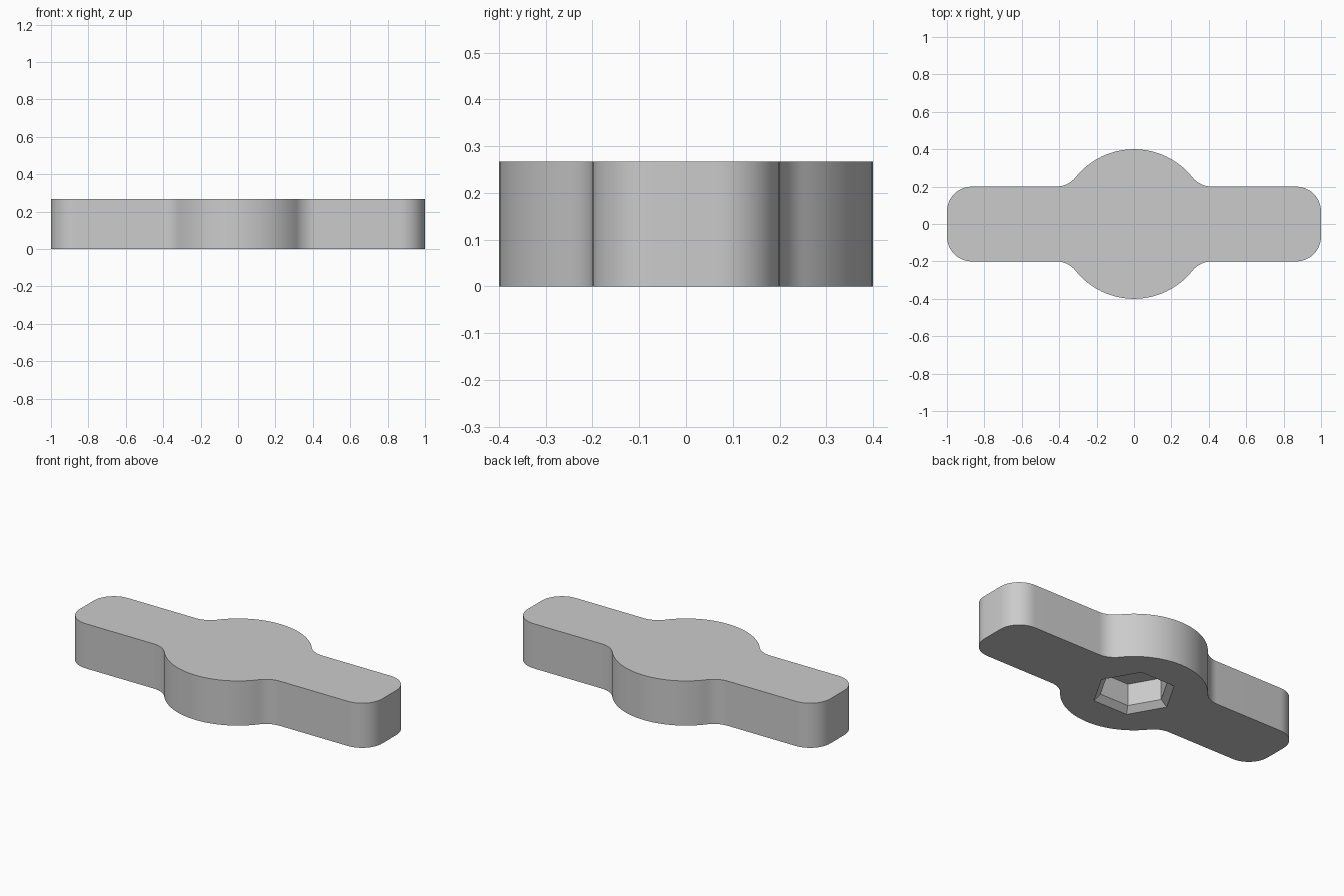
import bpy, bmesh
from math import sin, cos, pi, sqrt, atan2

cube = bpy.data.objects.get("Cube")
if cube:
    bpy.data.objects.remove(cube, do_unlink=True)

HEIGHT = 4 / 15
HALF_WIDTH = 0.2
BOSS_R = 0.4
ROUND = 2 / 15          # corner and fillet radius
CHAMFER = 1 / 30
POCKET_DEPTH = 1 / 6


def arc(cx, cy, r, a0, a1, steps):
    return [(cx + r * cos(a0 + (a1 - a0) * i / steps),
             cy + r * sin(a0 + (a1 - a0) * i / steps)) for i in range(steps + 1)]


def hexagon(apothem):
    return [(apothem * 2 / sqrt(3) * cos(i * pi / 3),
             apothem * 2 / sqrt(3) * sin(i * pi / 3)) for i in range(6)]


# Quarter outline: arm corner, concave fillet, boss arc
fillet_y = HALF_WIDTH + ROUND
fillet_x = sqrt((BOSS_R + ROUND) ** 2 - fillet_y ** 2)
meet = atan2(fillet_y, fillet_x)
quarter = (arc(1 - ROUND, HALF_WIDTH - ROUND, ROUND, 0, pi / 2, 12)
           + arc(fillet_x, fillet_y, ROUND, -pi / 2, meet - pi, 10)
           + arc(0, 0, BOSS_R, meet, pi / 2, 16)[1:])

# Mirror the quarter into the full counter-clockwise outline
half = quarter + [(-x, y) for x, y in quarter[-2::-1]]
outline = half + [(x, -y) for x, y in half[::-1]]

bm = bmesh.new()


def ring(points, z):
    return [bm.verts.new((x, y, z)) for x, y in points]


def walls(a, b):
    for i in range(len(a)):
        j = (i + 1) % len(a)
        bm.faces.new((a[i], a[j], b[j], b[i]))


# Outer body
base, top = ring(outline, 0), ring(outline, HEIGHT)
walls(base, top)
bm.faces.new(top)

# Chamfered blind hex socket in the underside
mouth = ring(hexagon(HALF_WIDTH), 0)
throat = ring(hexagon(HALF_WIDTH - CHAMFER), CHAMFER)
ceiling = ring(hexagon(HALF_WIDTH - CHAMFER), POCKET_DEPTH)
walls(mouth, throat)
walls(throat, ceiling)
bm.faces.new(ceiling)

# Underside around the socket
rim = [e for e in bm.edges if e.is_boundary]
bmesh.ops.triangle_fill(bm, edges=rim, use_beauty=True, normal=(0, 0, -1))
bmesh.ops.recalc_face_normals(bm, faces=bm.faces)

mesh = bpy.data.meshes.new("wing_knob")
bm.to_mesh(mesh)
bm.free()
knob = bpy.data.objects.new("wing_knob", mesh)
bpy.context.collection.objects.link(knob)

# Single grey finish
grey = bpy.data.materials.new("plain_grey")
grey.use_nodes = True
colour = (0.6, 0.6, 0.6, 1)
grey.diffuse_color = colour
grey.node_tree.nodes["Principled BSDF"].inputs["Base Color"].default_value = colour
mesh.materials.append(grey)

# Smooth curved walls, crisp edges
bpy.ops.object.select_all(action='DESELECT')
knob.select_set(True)
bpy.context.view_layer.objects.active = knob
bpy.ops.object.shade_smooth_by_angle(angle=pi / 6)
